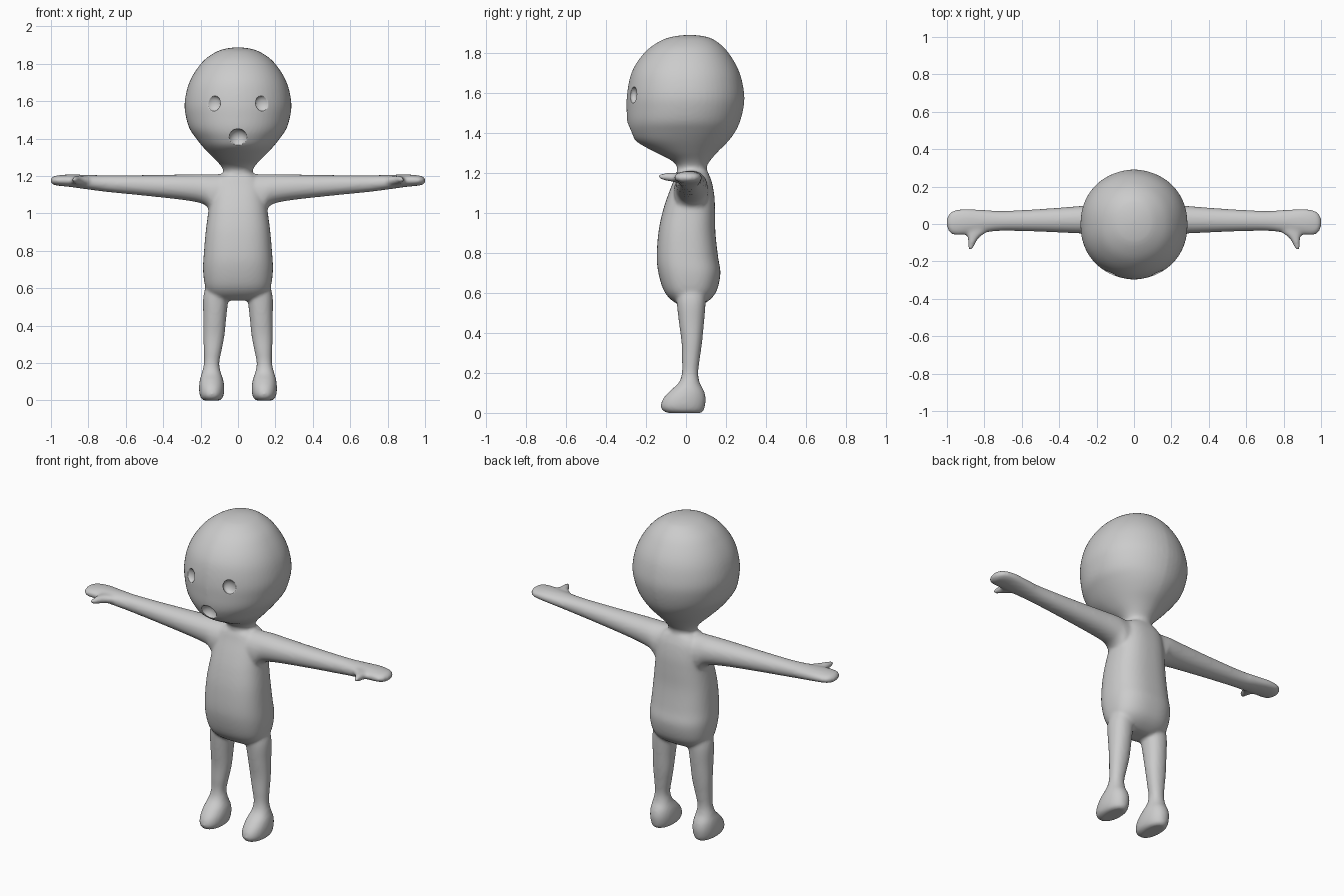
import bpy, bmesh
from math import cos, sin, pi, copysign
from mathutils import Matrix, Vector

SIDES, STEPS = 56, 4
bm = bmesh.new()


def catmull(rows):
    """Smoothly interpolate between section rows."""
    out = []
    n = len(rows)
    for i in range(n - 1):
        p = [rows[max(0, min(n - 1, i + k))] for k in (-1, 0, 1, 2)]
        for s in range(STEPS):
            t = s / STEPS
            out.append([0.5 * (2 * b + (c - a) * t + (2 * a - 5 * b + 4 * c - d) * t * t
                               + (3 * b - a - 3 * c + d) * t ** 3)
                        for a, b, c, d in zip(*p)])
    out.append(rows[-1])
    return out


def loft(rows, order, power=2.0, ridge=0.0, side=1):
    """Closed loft; row = (t, u_min, u_max, v_min, v_max), order = axes of t, u, v."""
    rings = []
    for t, u0, u1, v0, v1 in catmull(rows):
        ring = []
        for k in range(SIDES):
            a = 2 * pi * k / SIDES
            c, s = cos(a), sin(a)
            pu = copysign(abs(c) ** (2 / power), c)
            pv = copysign((1 - ridge) * abs(s) ** (2 / power) + ridge * (1 - abs(c)), s)
            co = dict(zip(order, (t, (u0 + u1) / 2 + (u1 - u0) / 2 * pu,
                                  (v0 + v1) / 2 + (v1 - v0) / 2 * pv)))
            ring.append(bm.verts.new((side * co['x'], co['y'], co['z'])))
        rings.append(ring)
    faces = [bm.faces.new(rings[0]), bm.faces.new(rings[-1][::-1])]
    for lo, hi in zip(rings, rings[1:]):
        for k in range(SIDES):
            j = (k + 1) % SIDES
            faces.append(bm.faces.new((lo[j], lo[k], hi[k], hi[j])))
    bmesh.ops.recalc_face_normals(bm, faces=faces)


def sym(rows):
    return [(z, -w, w, f, b) for z, w, f, b in rows]


# Head and neck: (z, half width, front, back)
loft(sym([(1.15, .08, -.03, .10), (1.21, .078, -.045, .105), (1.235, .08, -.047, .105),
          (1.265, .10, -.08, .125), (1.305, .14, -.16, .16), (1.355, .187, -.247, .21),
          (1.405, .227, -.28, .247), (1.455, .26, -.294, .27), (1.52, .279, -.297, .287),
          (1.58, .286, -.296, .292), (1.65, .276, -.286, .282), (1.71, .256, -.268, .264),
          (1.77, .222, -.232, .232), (1.825, .175, -.18, .19), (1.867, .11, -.11, .135),
          (1.883, .055, -.045, .08), (1.888, .01, .01, .03)]), 'zxy', 2.2, .07)

# Torso
loft(sym([(.535, .10, -.02, .06), (.545, .13, -.045, .09), (.575, .16, -.085, .13),
          (.62, .178, -.115, .157), (.70, .187, -.138, .172), (.78, .183, -.146, .16),
          (.90, .173, -.138, .147), (1.0, .16, -.118, .145), (1.08, .15, -.093, .142),
          (1.15, .14, -.066, .13), (1.19, .115, -.052, .115), (1.21, .08, -.042, .105)]),
     'zxy', 2.5)

for side in (-1, 1):
    # Arm and palm along x
    loft([(0, -.06, .11, 1.0, 1.21), (.13, -.06, .11, 1.0, 1.21), (.165, -.056, .108, 1.035, 1.21),
          (.20, -.053, .105, 1.055, 1.21), (.30, -.05, .095, 1.073, 1.208),
          (.50, -.041, .08, 1.095, 1.205), (.70, -.036, .07, 1.115, 1.204),
          (.80, -.046, .075, 1.128, 1.206), (.90, -.057, .081, 1.142, 1.208),
          (.96, -.058, .073, 1.148, 1.204), (.988, -.042, .055, 1.154, 1.197),
          (1.002, -.01, .025, 1.166, 1.184)], 'xyz', 2.1, 0, side)
    # Thumb along y
    loft([(-.138, .871, .880, 1.176, 1.186), (-.13, .861, .886, 1.168, 1.194),
          (-.10, .846, .888, 1.16, 1.198), (-.07, .825, .891, 1.155, 1.2),
          (-.04, .785, .91, 1.15, 1.2), (0, .77, .93, 1.15, 1.2)], 'yxz', 2.0, 0, side)
    # Leg and foot
    loft([(0, .10, .18, -.09, .075), (.006, .088, .193, -.108, .085), (.03, .076, .205, -.127, .094),
          (.07, .073, .208, -.115, .099), (.11, .079, .204, -.08, .09),
          (.15, .092, .193, -.037, .069), (.20, .10, .182, -.02, .061),
          (.27, .087, .183, -.02, .069), (.35, .072, .186, -.022, .08),
          (.45, .062, .186, -.035, .09), (.55, .05, .186, -.046, .098),
          (.62, .04, .17, -.046, .098)], 'zxy', 2.15, 0, side)

mesh = bpy.data.meshes.new("body")
bm.to_mesh(mesh)
bm.free()
body = bpy.data.objects.new("body", mesh)
bpy.context.collection.objects.link(body)

# Cutter for eye and mouth dents
cut = bmesh.new()
for x, y, z, r, depth in ((-.13, -.264, 1.588, .041, .026), (.13, -.264, 1.588, .041, .026),
                          (0, -.288, 1.402, .05, .046)):
    m = Matrix.Translation(Vector((x, y, z))) @ Matrix.Diagonal((r, depth, r, 1))
    bmesh.ops.create_uvsphere(cut, u_segments=32, v_segments=20, radius=1, matrix=m)
cmesh = bpy.data.meshes.new("face_cutter")
cut.to_mesh(cmesh)
cut.free()
cutter = bpy.data.objects.new("face_cutter", cmesh)
cutter.hide_render = True
cutter.display_type = 'WIRE'
cutter.data.shade_smooth()
bpy.context.collection.objects.link(cutter)

# Fuse the parts into one skin, dent the face, soften the joins
fuse = body.modifiers.new("fuse", 'REMESH')
fuse.mode = 'VOXEL'
fuse.voxel_size = 0.009
fuse.use_smooth_shade = True
blend = body.modifiers.new("blend", 'SMOOTH')
blend.factor = 0.5
blend.iterations = 6
dent = body.modifiers.new("dent", 'BOOLEAN')
dent.operation = 'DIFFERENCE'
dent.solver = 'EXACT'
dent.object = cutter
soft = body.modifiers.new("soften", 'SMOOTH')
soft.factor = 0.4
soft.iterations = 2
